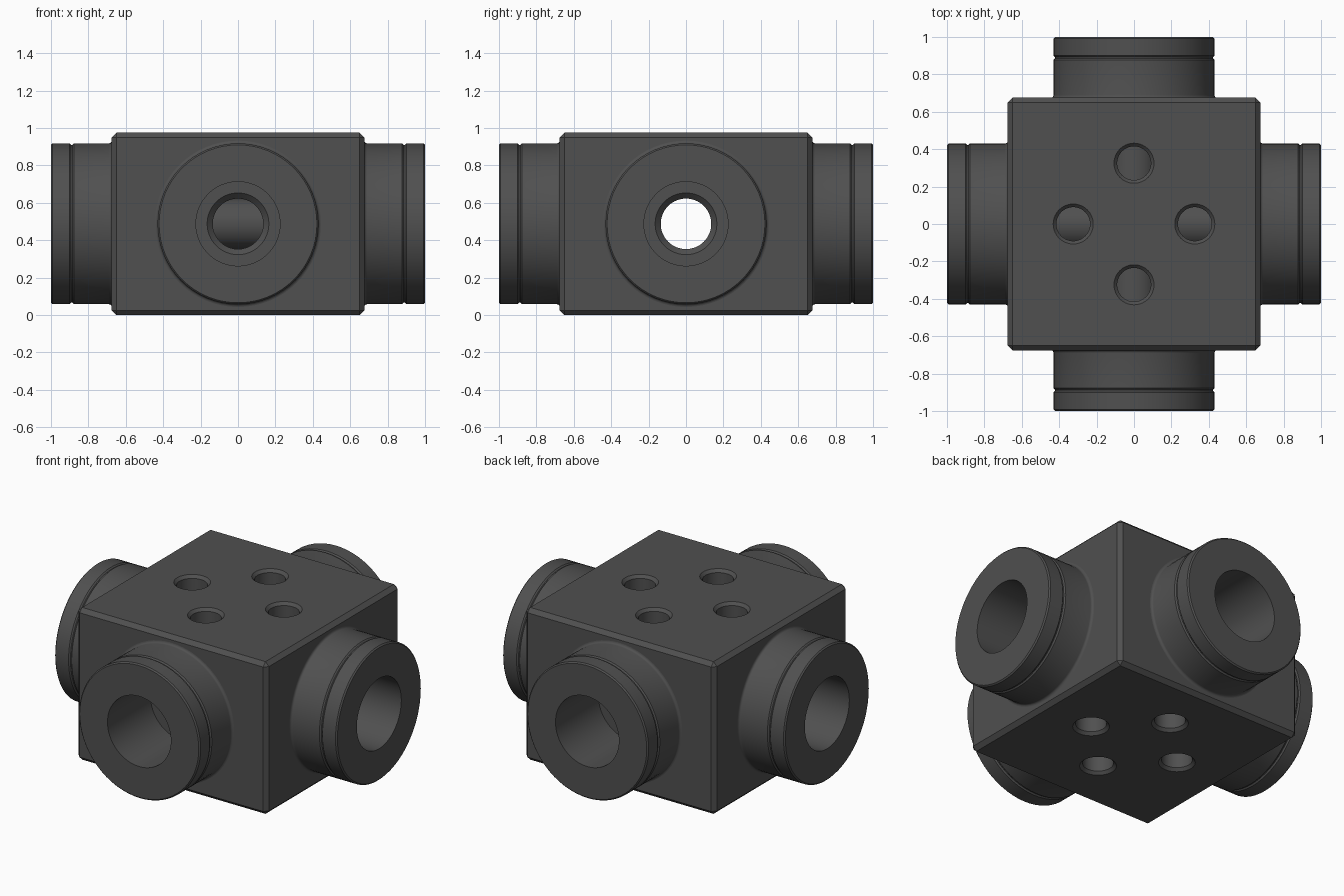
import bpy, bmesh, math
from mathutils import Vector, Matrix

if "Cube" in bpy.data.objects:
    bpy.data.objects.remove(bpy.data.objects["Cube"])

HALF, HEIGHT, CHAMFER = 0.675, 0.975, 0.025
ZC = HEIGHT / 2
BORE, BOLT_R, BOLT_POS, BASE_R = 0.135, 0.09, 0.325, 0.445
SEG = 64
UP = Vector((0, 0, 1))
CENTRE = Vector((0, 0, ZC))

metal = bpy.data.materials.new("dark_grey_metal")
metal.diffuse_color = (0.08, 0.08, 0.08, 1)
metal.use_nodes = True
metal.node_tree.nodes["Principled BSDF"].inputs["Base Color"].default_value = metal.diffuse_color


def finish(name, bm):
    mesh = bpy.data.meshes.new(name)
    bm.to_mesh(mesh)
    bm.free()
    mesh.materials.append(metal)
    obj = bpy.data.objects.new(name, mesh)
    bpy.context.collection.objects.link(obj)
    bpy.ops.object.select_all(action='DESELECT')
    obj.select_set(True)
    bpy.context.view_layer.objects.active = obj
    bpy.ops.object.shade_smooth_by_angle(angle=math.radians(30))


def lathe(name, origin, u, v, t, profile, end):
    """Revolve (radius, height) points about t; end(a, b) shapes the last ring."""
    bm = bmesh.new()
    rings = []
    for i, (r, h) in enumerate(profile):
        ring = []
        for k in range(SEG):
            ang = 2 * math.pi * k / SEG
            a, b = r * math.cos(ang), r * math.sin(ang)
            height = end(a, b) if i == len(profile) - 1 else h
            ring.append(bm.verts.new(origin + u * a + v * b + t * height))
        rings.append(ring)
    for lo, hi in zip(rings, rings[1:]):
        for k in range(SEG):
            n = (k + 1) % SEG
            bm.faces.new((lo[k], lo[n], hi[n], hi[k]))
    finish(name, bm)


# Chamfered block, each big face refilled around its round openings
bm = bmesh.new()
bmesh.ops.create_cube(bm, size=1, matrix=Matrix.Translation(CENTRE)
                      @ Matrix.Diagonal((2 * HALF, 2 * HALF, HEIGHT, 1)))
bmesh.ops.bevel(bm, geom=bm.edges[:], offset=CHAMFER, segments=1,
                profile=0.5, affect='EDGES')
bm.normal_update()
for face in [f for f in bm.faces if f.calc_area() > 0.5]:
    normal = face.normal.copy()
    mid = face.calc_center_median()
    edges = list(face.edges)
    bmesh.ops.delete(bm, geom=[face], context='FACES_ONLY')
    if abs(normal.z) > 0.5:
        u, v = Vector((1, 0, 0)), Vector((0, 1, 0))
        holes = [(mid + d * BOLT_POS, 0.107) for d in (u, -u, v, -v)]
    else:
        u, v = UP.cross(normal), UP
        holes = [(CENTRE + normal * HALF, BASE_R)]
    for c, r in holes:
        ring = [bm.verts.new(c + u * r * math.cos(2 * math.pi * k / SEG)
                             + v * r * math.sin(2 * math.pi * k / SEG))
                for k in range(SEG)]
        edges += [bm.edges.new((ring[k - 1], ring[k])) for k in range(SEG)]
    filled = bmesh.ops.triangle_fill(bm, use_beauty=True, use_dissolve=False,
                                     edges=edges, normal=normal)
    for f in filled["geom"]:
        if isinstance(f, bmesh.types.BMFace):
            f.normal_update()
            if f.normal.dot(normal) < 0:
                f.normal_flip()
finish("block", bm)

# Port: base fillet, grooved collar, counterbore and inner bore
fillet = [(BASE_R - 0.015 * math.sin(a), HALF + 0.015 * (1 - math.cos(a)))
          for a in (math.pi / 8 * k for k in range(5))]
PORT = fillet + [
    (0.43, 0.878), (0.422, 0.886), (0.422, 0.892), (0.43, 0.9),
    (0.43, 0.992), (0.422, 1.0), (0.225, 1.0),
    (0.225, 0.565), (0.165, 0.565), (BORE, 0.535), (BORE, 0)]
BOLT = [(0.107, ZC), (BOLT_R, ZC - 0.018), (BOLT_R, 0)]

for i, side in enumerate(("right", "back", "left", "front")):
    d = (Vector((1, 0, 0)), Vector((0, 1, 0)),
         Vector((-1, 0, 0)), Vector((0, -1, 0)))[i]
    s = UP.cross(d)
    # the left-right bore runs through; front and back bores stop on it
    stop = (lambda a, b: 0.0) if i % 2 == 0 else (lambda a, b: abs(a))
    lathe(side + "_port", CENTRE, s, UP, d, PORT, stop)
    # vertical bolt holes stop on the bore below or above them
    for label, sign in (("top", 1), ("bottom", -1)):
        lathe(f"{side}_{label}_bolt_hole", CENTRE + d * BOLT_POS,
              d, s * sign, UP * sign, BOLT,
              lambda a, b: math.sqrt(BORE ** 2 - b ** 2))
